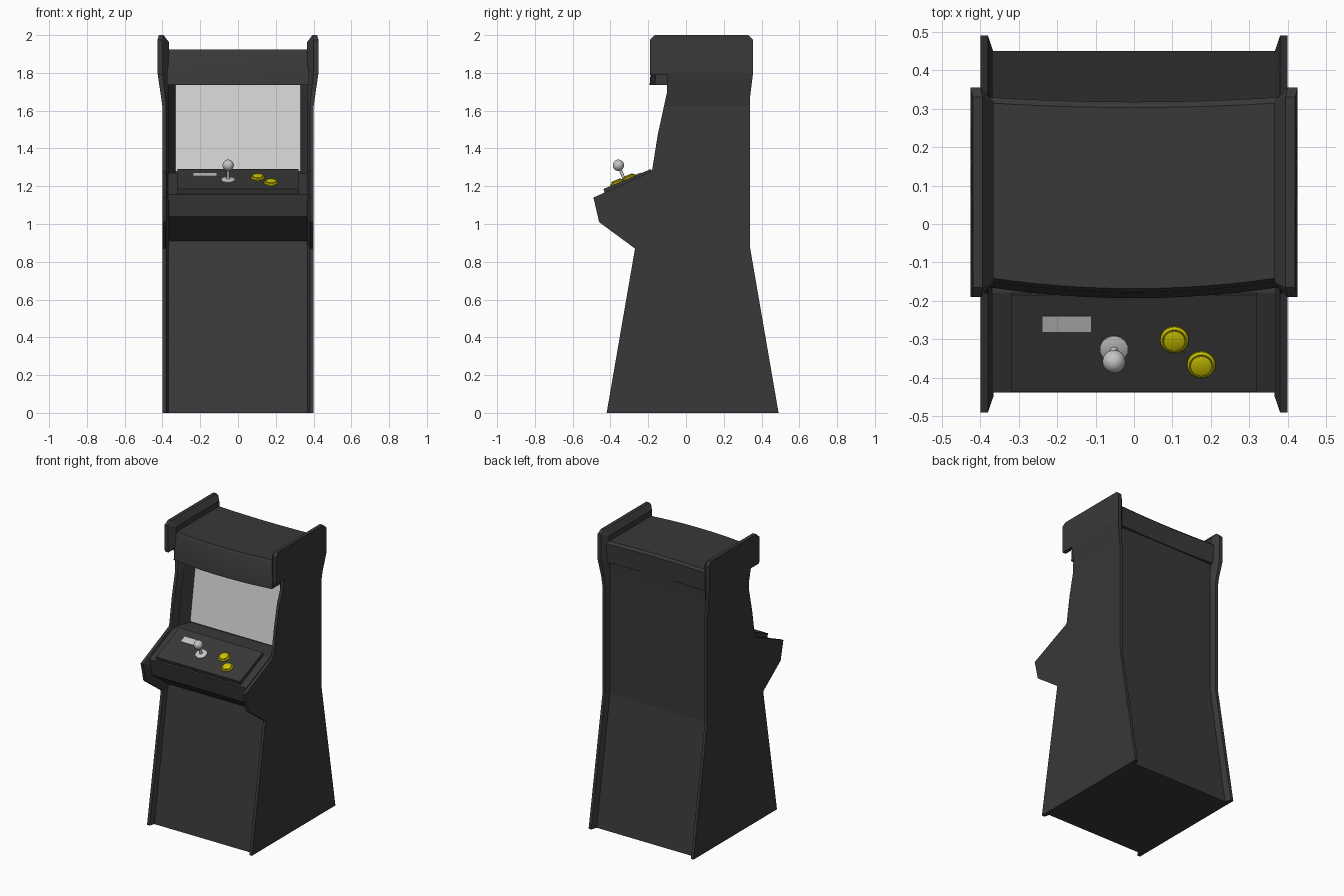
import bpy, bmesh, math
from mathutils import Vector, Matrix

cube = bpy.data.objects.get("Cube")
if cube:
    bpy.data.objects.remove(cube, do_unlink=True)


def material(name, rgb):
    m = bpy.data.materials.new(name)
    m.use_nodes = True
    m.diffuse_color = (*rgb, 1)
    m.node_tree.nodes["Principled BSDF"].inputs["Base Color"].default_value = (*rgb, 1)
    return m


black = material("black_paint", (0.04, 0.04, 0.04))
glass = material("pale_screen", (0.65, 0.65, 0.65))
silver = material("silver", (0.55, 0.55, 0.55))
yellow = material("yellow_plastic", (0.6, 0.54, 0.0))


def finish(name, bm, mat, smooth=False):
    bmesh.ops.recalc_face_normals(bm, faces=bm.faces[:])
    mesh = bpy.data.meshes.new(name)
    bm.to_mesh(mesh)
    bm.free()
    mesh.materials.append(mat)
    ob = bpy.data.objects.new(name, mesh)
    bpy.context.collection.objects.link(ob)
    if smooth:
        bpy.ops.object.select_all(action='DESELECT')
        ob.select_set(True)
        bpy.context.view_layer.objects.active = ob
        bpy.ops.object.shade_smooth_by_angle(angle=math.radians(35))
    return ob


def loft(rings):
    """Skin a list of equal-length rings and cap both ends."""
    bm = bmesh.new()
    rows = [[bm.verts.new(p) for p in ring] for ring in rings]
    n = len(rows[0])
    for a, b in zip(rows, rows[1:]):
        for i in range(n):
            j = (i + 1) % n
            bm.faces.new((a[i], a[j], b[j], b[i]))
    bm.faces.new(rows[0])
    bm.faces.new(rows[-1])
    return bm


def prism(name, profile, half, mat):
    return finish(name, loft([[(x, y, z) for y, z in profile] for x in (-half, half)]), mat)


def inset(profile, d):
    """Offset a clockwise outline inwards with mitred corners."""
    out = []
    n = len(profile)
    for i in range(n):
        a, b, c = (Vector(profile[k % n]) for k in (i - 1, i, i + 1))
        e, f = (b - a).normalized(), (c - b).normalized()
        n1, n2 = Vector((e.y, -e.x)), Vector((f.y, -f.x))
        p = b + (n1 + n2) * d / (1 + n1.dot(n2))
        out.append((p.x, 0 if b.y == 0 else p.y))
    return out


# Side panels: bevelled inner rim, flared outwards at the top
side = [(-0.42, 0), (-0.27, 0.87), (-0.46, 1.01), (-0.49, 1.14), (-0.18, 1.28),
        (-0.15, 1.47), (-0.10, 1.70), (-0.10, 1.79), (-0.19, 1.79), (-0.19, 1.975),
        (-0.165, 2.0), (0.33, 2.0), (0.355, 1.975), (0.355, 1.80), (0.34, 1.68),
        (0.34, 0.87), (0.49, 0)]
for sign, label in ((1, "left"), (-1, "right")):
    bm = loft([[(x, y, z) for y, z in ring] for x, ring in
               ((0.365, inset(side, 0.038)), (0.38, side), (0.40, side))])
    for z in (1.62, 1.80):
        bmesh.ops.bisect_plane(bm, geom=bm.verts[:] + bm.edges[:] + bm.faces[:],
                               plane_co=(0, 0, z), plane_no=(0, 0, 1))
    for v in bm.verts:
        flare = 0.026 * min(1, max(0, (v.co.z - 1.62) / 0.18))
        if v.co.z > 1.99:
            flare -= 0.007
        v.co.x = sign * (v.co.x + flare * min(1, max(0, (v.co.x - 0.365) / 0.02)))
    finish(label + "_side_panel", bm, black)

# Cabinet body between the panels, with the screen recess
prism("cabinet_body", [(-0.385, 0), (-0.235, 0.91), (-0.415, 1.04), (-0.438, 1.155),
                       (-0.18, 1.27), (-0.04, 1.27), (0.035, 1.76), (0.10, 1.80),
                       (0.308, 1.80), (0.305, 1.68), (0.305, 0.87), (0.45, 0)], 0.37, black)

# Bowed marquee and roof
marquee = [(-0.165, 1.735), (-0.15, 1.91), (-0.14, 1.925), (0.315, 1.925),
           (0.33, 1.91), (0.325, 1.78), (0.10, 1.735)]
rings = []
for i in range(13):
    t = i / 6 - 1
    bow = 1 - t * t
    rings.append([(0.375 * t, y - bow * (0.028 if y < 0 else 0.012), z) for y, z in marquee])
finish("marquee_roof", loft(rings), black, smooth=True)

# Screen and the tapered bezels beside it
prism("screen", [(-0.046, 1.28), (-0.04, 1.28), (0.03, 1.74), (0.024, 1.74)], 0.332, glass)
for s, label in ((1, "left"), (-1, "right")):
    low = [(0.38, -0.15), (0.33, -0.04), (0.38, -0.02)]
    high = [(0.38, -0.075), (0.33, 0.035), (0.38, 0.055)]
    finish(label + "_bezel", loft([[(s * x, y, z) for x, y in tri]
                                   for tri, z in ((low, 1.27), (high, 1.76))]), black)

# Sloping control deck
SLOPE = math.atan(0.42)


def deck_z(y):
    return 1.243 + 0.42 * (y + 0.3)


y0, y1 = -0.437, -0.185
prism("control_deck", [(y0, deck_z(y0)), (y1, deck_z(y1)), (y1 + 0.01, deck_z(y1) - 0.035),
                       (y0 + 0.012, deck_z(y0) - 0.035)], 0.32, black)


def on_deck(x, y):
    return Matrix.Translation((x, y, deck_z(y))) @ Matrix.Rotation(SLOPE, 4, 'X')


def turned(name, x, y, profile, mat, sides=24):
    """Lathe a (radius, height) profile standing on the deck."""
    rings = [[(r * math.cos(k * math.tau / sides), r * math.sin(k * math.tau / sides), h)
              for k in range(sides)] for r, h in profile]
    ob = finish(name, loft(rings), mat, smooth=True)
    ob.matrix_world = on_deck(x, y)


# Joystick
turned("joystick_base", -0.052, -0.325, [(0.037, -0.005), (0.037, 0.004), (0.022, 0.01)], silver)
turned("joystick_shaft", -0.052, -0.325, [(0.012, 0), (0.008, 0.02), (0.008, 0.07)], silver, 12)
bm = bmesh.new()
bmesh.ops.create_uvsphere(bm, u_segments=24, v_segments=14, radius=0.03)
ball = finish("joystick_ball", bm, silver, smooth=True)
ball.matrix_world = on_deck(-0.052, -0.325) @ Matrix.Translation((0, 0, 0.085))

# Push buttons
for name, x, y in (("upper_button", 0.105, -0.30), ("lower_button", 0.175, -0.365)):
    turned(name, x, y, [(0.037, -0.005), (0.037, 0.006), (0.031, 0.011), (0.028, 0.009),
                        (0.028, 0.015), (0.022, 0.018)], yellow)

# Plain switch plate
bm = bmesh.new()
bmesh.ops.create_cube(bm, size=1, matrix=Matrix.Diagonal((0.128, 0.046, 0.008, 1)))
plate = finish("switch_plate", bm, silver)
plate.matrix_world = on_deck(-0.175, -0.26)
